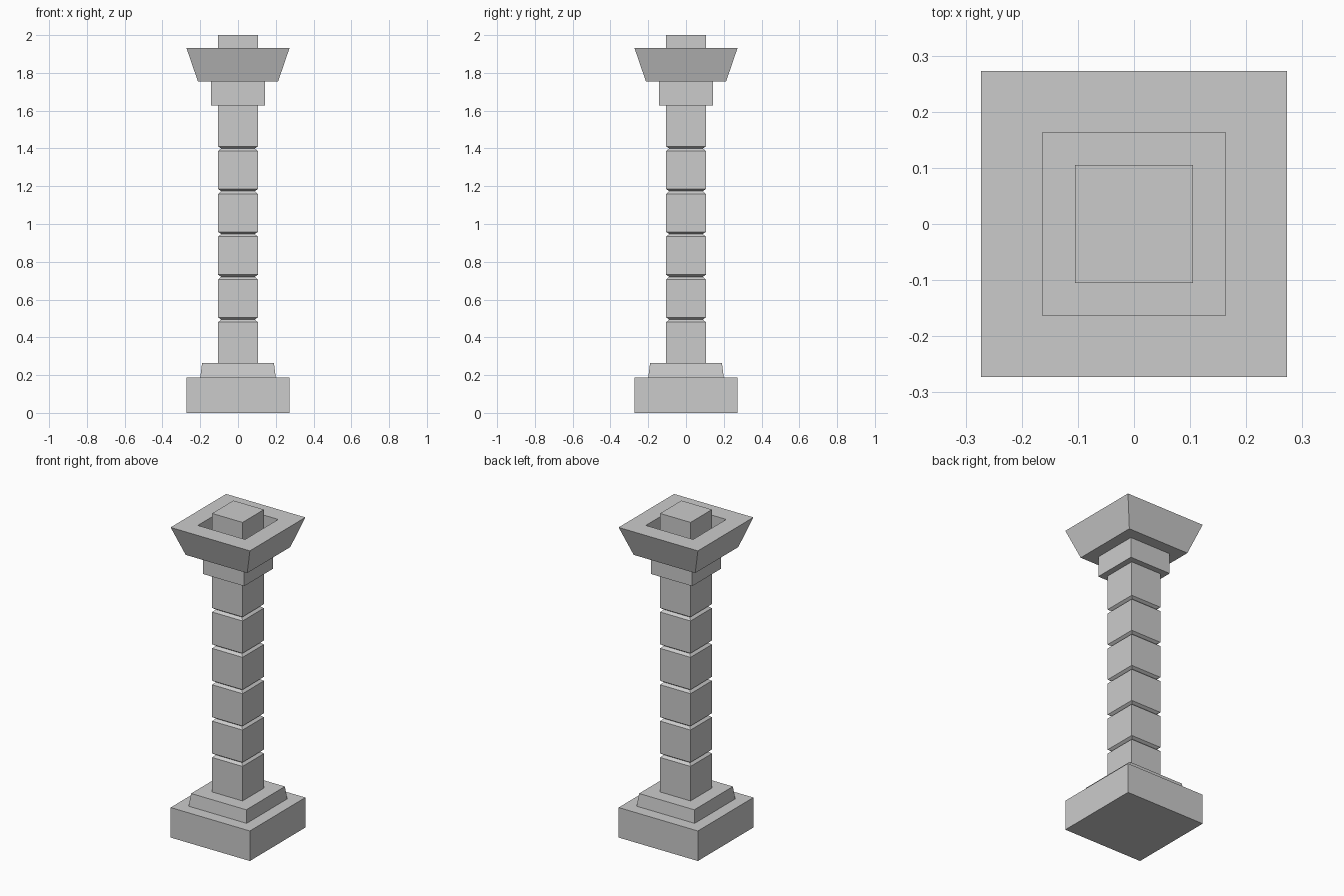
import bpy, bmesh

if "Cube" in bpy.data.objects:
    bpy.data.objects.remove(bpy.data.objects["Cube"])


def square_loft(name, rings):
    """Stack square cross-sections given as (half width, height) and cap both ends."""
    bm = bmesh.new()
    loops = [[bm.verts.new((sx * h, sy * h, z))
              for sx, sy in ((-1, -1), (1, -1), (1, 1), (-1, 1))] for h, z in rings]
    for a, b in zip(loops, loops[1:]):
        for i in range(4):
            j = (i + 1) % 4
            bm.faces.new((a[i], a[j], b[j], b[i]))
    bm.faces.new(loops[0][::-1])
    bm.faces.new(loops[-1])
    bmesh.ops.recalc_face_normals(bm, faces=bm.faces)
    mesh = bpy.data.meshes.new(name)
    bm.to_mesh(mesh)
    bm.free()
    obj = bpy.data.objects.new(name, mesh)
    bpy.context.collection.objects.link(obj)
    return obj


# Base: square plinth and a slightly tapered step
square_loft("plinth", [(0.273, 0), (0.273, 0.187)])
square_loft("base_step", [(0.2, 0.187), (0.19, 0.265)])

# Shaft: one square post with five V-shaped grooves, running up through the capital
SHAFT = 0.105
rings = [(SHAFT, 0.265)]
for i in range(5):
    z = 0.494 + i * 0.2265
    rings += [(SHAFT, z - 0.014), (SHAFT - 0.016, z), (SHAFT, z + 0.011)]
rings.append((SHAFT, 2.0))
square_loft("shaft", rings)

# Collar below the capital
square_loft("collar", [(0.142, 1.627), (0.142, 1.754)])

# Flared capital with a square recess around the shaft top
square_loft("capital", [(0.212, 1.754), (0.273, 1.932), (0.163, 1.932), (0.163, 1.79)])
